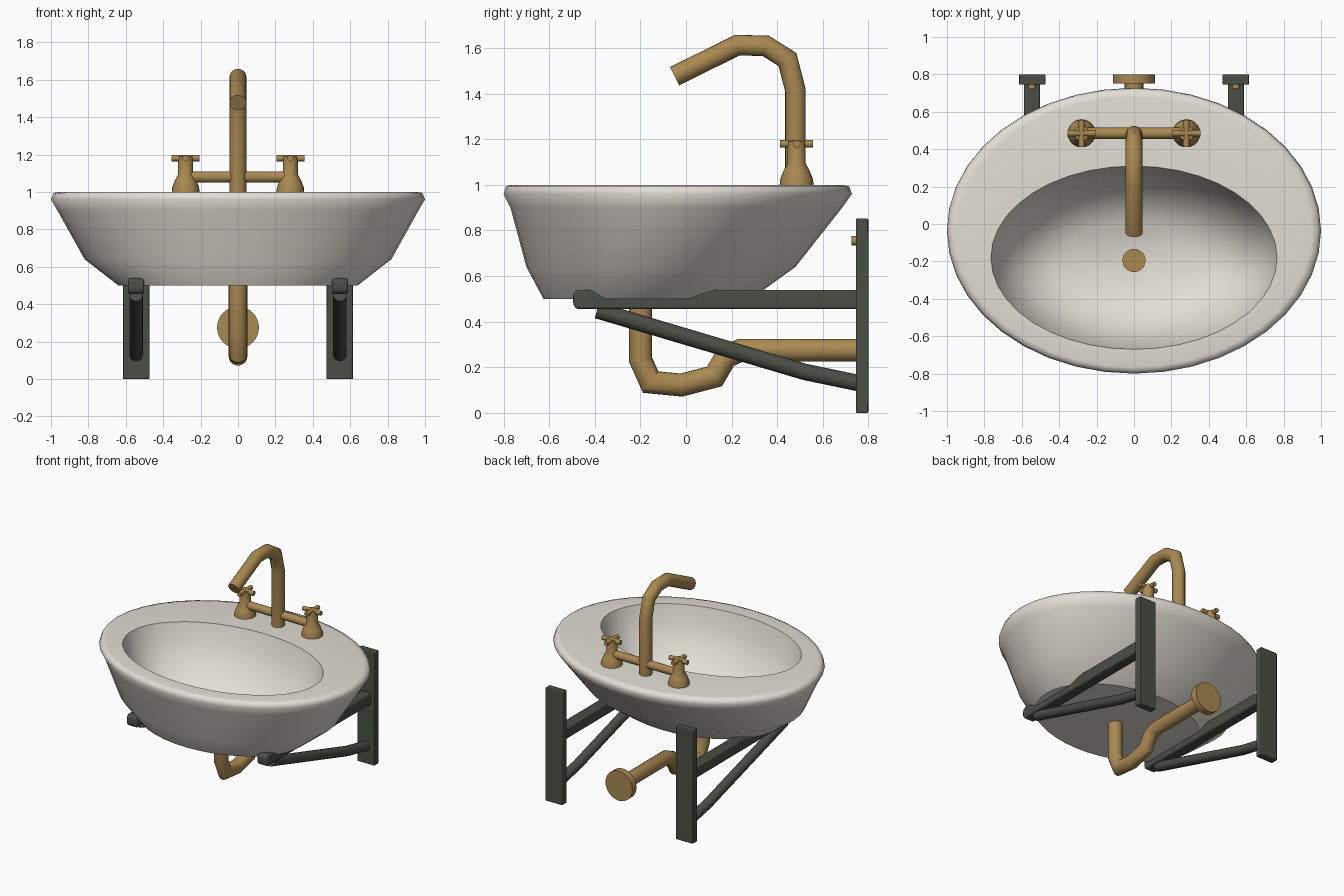
import bpy, bmesh, math
from mathutils import Vector

if "Cube" in bpy.data.objects:
    bpy.data.objects.remove(bpy.data.objects["Cube"])


def material(name, rgb):
    m = bpy.data.materials.new(name)
    m.diffuse_color = (*rgb, 1)
    m.use_nodes = True
    m.node_tree.nodes["Principled BSDF"].inputs["Base Color"].default_value = m.diffuse_color
    return m


CERAMIC = material("ceramic", (0.76, 0.73, 0.66))
BRASS = material("brass", (0.40, 0.25, 0.085))
IRON = material("dark_iron", (0.07, 0.077, 0.06))


def loft(name, rings, mat, angle=40, sharp_rings=None, bevel=0):
    """Skin a list of equal-length rings and cap both ends."""
    bm = bmesh.new()
    vs = [[bm.verts.new(p) for p in r] for r in rings]
    n = len(vs[0])
    for a, b in zip(vs, vs[1:]):
        for i in range(n):
            j = (i + 1) % n
            bm.faces.new((a[i], a[j], b[j], b[i]))
    bm.faces.new(vs[0])
    bm.faces.new(vs[-1])
    bmesh.ops.recalc_face_normals(bm, faces=bm.faces)
    for k in sharp_rings or []:
        for i in range(n):
            bm.edges.get((vs[k][i], vs[k][(i + 1) % n])).smooth = False
    if sharp_rings:
        for f in bm.faces:
            f.smooth = True
    me = bpy.data.meshes.new(name)
    bm.to_mesh(me)
    bm.free()
    if not sharp_rings:
        me.shade_smooth()
        me.set_sharp_from_angle(angle=math.radians(angle))
    me.materials.append(mat)
    ob = bpy.data.objects.new(name, me)
    bpy.context.collection.objects.link(ob)
    if bevel:
        mod = ob.modifiers.new("soft_edges", 'BEVEL')
        mod.width = bevel
        mod.segments = 2
    return ob


def tube(name, pts, radius, mat, n=20):
    """Mitred round tube along a planar path; radius may vary per point."""
    pts = [Vector(p) for p in pts]
    radii = radius if isinstance(radius, list) else [radius] * len(pts)
    d = [(b - a).normalized() for a, b in zip(pts, pts[1:])]
    side = Vector((0, 1, 0)) if abs(d[0].x) > 0.5 else Vector((1, 0, 0))
    rings = []
    for i, p in enumerate(pts):
        d1, d2 = d[max(i - 1, 0)], d[min(i, len(d) - 1)]
        t = (d1 + d2).normalized()
        up = t.cross(side) / t.dot(d2)
        rings.append([p + radii[i] * (side * math.cos(a) + up * math.sin(a))
                      for a in (2 * math.pi * k / n for k in range(n))])
    return loft(name, rings, mat)


def path(x, yz):
    return [(x, y, z) for y, z in yz]


# Basin: ellipses given as half width, front y, back y, height
levels = [(0.64, -0.625, 0.285, 0.50), (0.82, -0.70, 0.48, 0.64),
          (0.965, -0.77, 0.685, 0.90), (1.0, -0.80, 0.728, 0.96),
          (0.985, -0.79, 0.715, 0.995), (0.95, -0.765, 0.68, 1.0),
          (0.765, -0.67, 0.31, 1.0), (0.73, -0.64, 0.275, 0.87),
          (0.62, -0.55, 0.17, 0.67), (0.43, -0.39, 0.0, 0.56)]
N = 40
rings = [[(rx * math.cos(a), (y0 + y1) / 2 + (y1 - y0) / 2 * math.sin(a), z)
          for a in (2 * math.pi * k / N for k in range(N))]
         for rx, y0, y1, z in levels]
loft("basin", rings, CERAMIC, sharp_rings=[0, 6])

# Drain plug, trap and wall flange
tube("drain", [(0, -0.195, 0.55), (0, -0.195, 0.575)], 0.062, BRASS, 24)
tube("drain_trap", path(0, [(-0.2, 0.51), (-0.2, 0.235), (-0.155, 0.135),
                            (-0.02, 0.122), (0.125, 0.16), (0.175, 0.245),
                            (0.24, 0.275), (0.77, 0.275)]), 0.05, BRASS)
tube("wall_flange", path(0, [(0.75, 0.275), (0.80, 0.275)]), 0.112, BRASS, 32)

# Spout and the pipe joining the two taps
tube("spout", path(0, [(0.48, 0.99), (0.48, 1.415), (0.445, 1.55),
                       (0.35, 1.61), (0.225, 1.613), (-0.05, 1.477)]), 0.045, BRASS)
tube("tap_bridge", [(-0.28, 0.485, 1.08), (0.28, 0.485, 1.08)], 0.03, BRASS)

# Brackets: side profile of the arm with a dip that seats the basin
ARM = [(-0.48, 0.455), (-0.495, 0.475), (-0.495, 0.525), (-0.475, 0.54),
       (-0.42, 0.54), (-0.36, 0.51), (0.01, 0.51), (0.14, 0.54),
       (0.76, 0.54), (0.76, 0.455)]
PLATE = [(0.745, 0), (0.80, 0), (0.80, 0.852), (0.745, 0.852)]

for s, label in ((-1, "left"), (1, "right")):
    # Tap body with cross handle
    tx, ty, tz = s * 0.28, 0.485, 1.18
    tube(label + "_tap", [(tx, ty, z) for z in (0.99, 1.025, 1.06, 1.095, 1.19)],
         [0.075, 0.072, 0.058, 0.04, 0.04], BRASS)
    tube(label + "_tap_bar_across", [(tx - 0.075, ty, tz), (tx + 0.075, ty, tz)],
         0.017, BRASS, 12)
    tube(label + "_tap_bar_along", [(tx, ty - 0.072, tz), (tx, ty + 0.072, tz)],
         0.017, BRASS, 12)
    # Wall bracket
    bx = s * 0.545
    loft(label + "_bracket_arm", [path(bx - 0.042, ARM), path(bx + 0.042, ARM)],
         IRON, 30, bevel=0.01)
    loft(label + "_wall_plate", [path(bx - 0.071, PLATE), path(bx + 0.071, PLATE)],
         IRON, 30, bevel=0.005)
    tube(label + "_brace", path(bx, [(-0.39, 0.45), (0.52, 0.18), (0.76, 0.13)]),
         0.036, IRON, 16)
    tube(label + "_bolt", path(bx, [(0.725, 0.755), (0.76, 0.755)]), 0.02, BRASS, 12)
